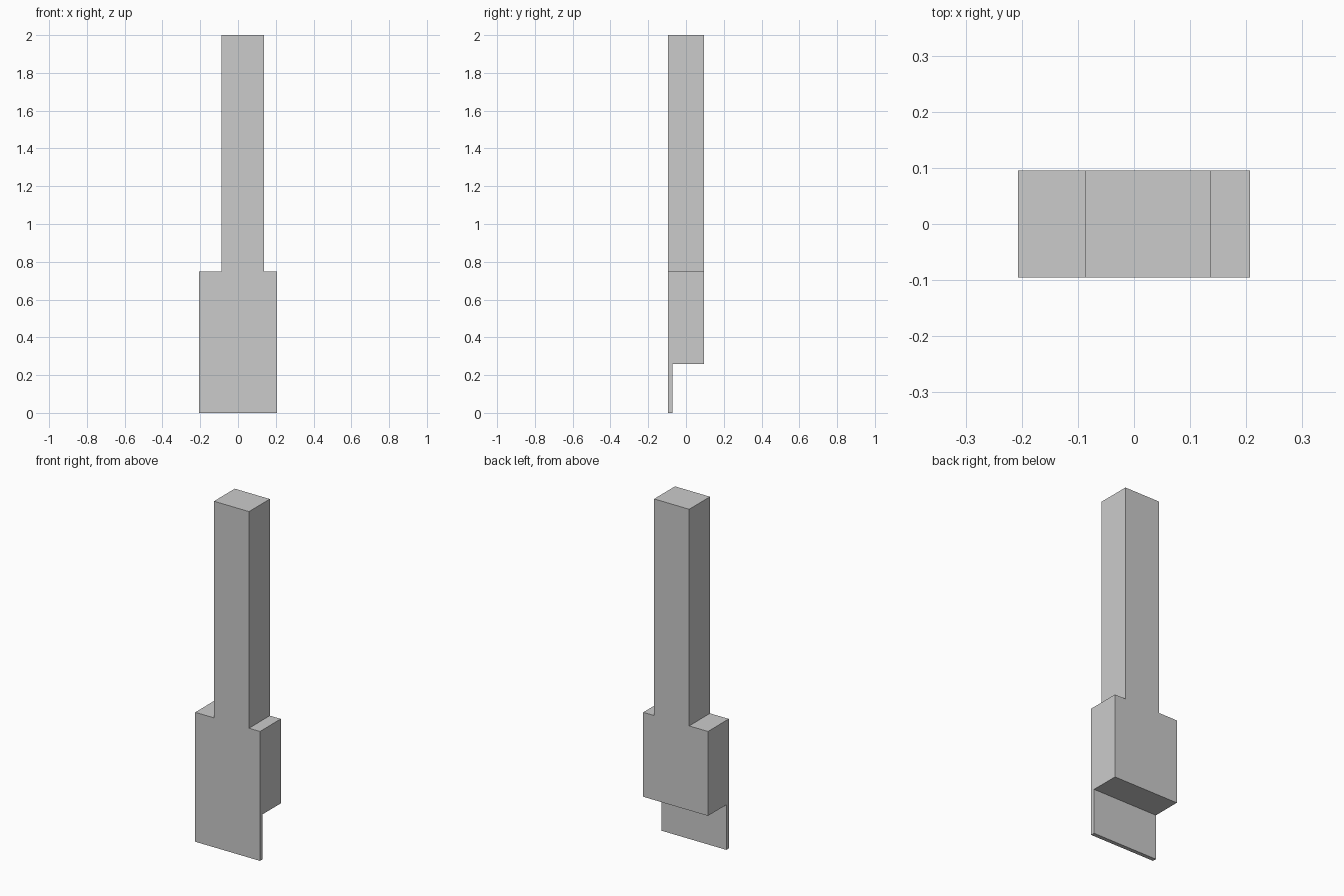
import bpy, bmesh

if "Cube" in bpy.data.objects:
    bpy.data.objects.remove(bpy.data.objects["Cube"])

FRONT, BACK = -0.095, 0.095   # overall depth
LIP_BACK = -0.072             # rear face of the thin lower lip
BLOCK_BOTTOM, SHOULDER, TOP = 0.26, 0.748, 2.0


def extrude_profile(name, points, y0, y1):
    """Solid from an x/z outline, extruded along y."""
    bm = bmesh.new()
    face = bm.faces.new([bm.verts.new((x, y0, z)) for x, z in points])
    new = bmesh.ops.extrude_face_region(bm, geom=[face])["geom"]
    bmesh.ops.translate(bm, vec=(0, y1 - y0, 0),
                        verts=[g for g in new if isinstance(g, bmesh.types.BMVert)])
    bmesh.ops.recalc_face_normals(bm, faces=bm.faces)
    mesh = bpy.data.meshes.new(name)
    bm.to_mesh(mesh)
    bm.free()
    obj = bpy.data.objects.new(name, mesh)
    bpy.context.collection.objects.link(obj)
    return obj


# Wide lower block with the offset tall post, as one stepped outline
pillar = extrude_profile("stepped_pillar", [
    (-0.207, 0), (0.207, 0), (0.207, SHOULDER), (0.137, SHOULDER),
    (0.137, TOP), (-0.087, TOP), (-0.087, SHOULDER), (-0.207, SHOULDER),
], FRONT, BACK)

# Notch behind the bottom, leaving only the thin front lip
cutter = extrude_profile("notch_cutter", [
    (-0.5, -0.2), (0.5, -0.2), (0.5, BLOCK_BOTTOM), (-0.5, BLOCK_BOTTOM),
], LIP_BACK, 0.5)
cutter.hide_render = True

notch = pillar.modifiers.new("notch", 'BOOLEAN')
notch.operation = 'DIFFERENCE'
notch.solver = 'EXACT'
notch.object = cutter

bpy.context.view_layer.objects.active = pillar
bpy.ops.object.modifier_apply(modifier=notch.name)
bpy.data.objects.remove(cutter)
